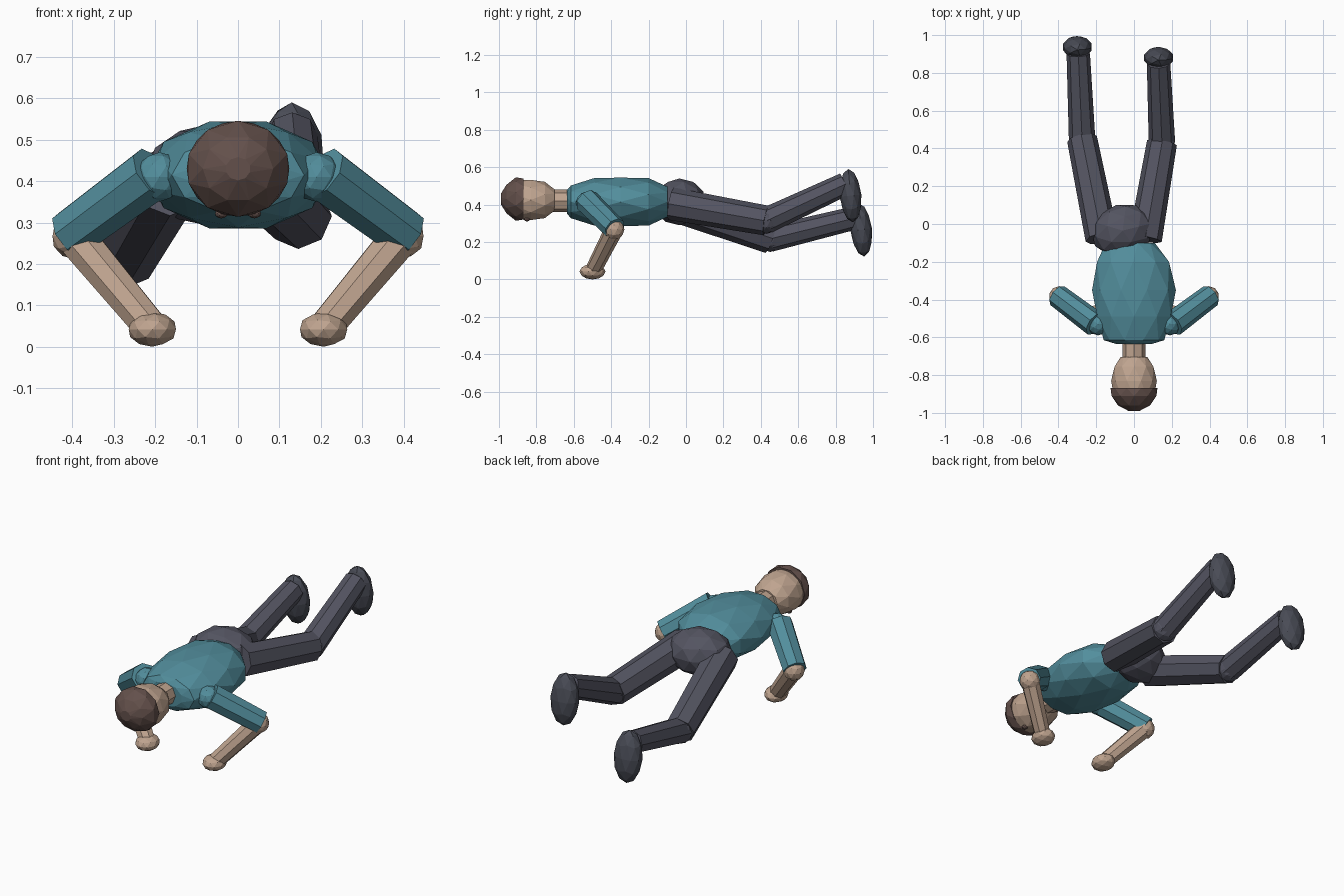
import bpy, bmesh, math
from mathutils import Vector, Matrix

old = bpy.data.objects.get("Cube")
if old:
    bpy.data.objects.remove(old)


def material(name, rgb):
    m = bpy.data.materials.new(name)
    m.use_nodes = True
    color = (*rgb, 1)
    m.diffuse_color = color
    m.node_tree.nodes["Principled BSDF"].inputs["Base Color"].default_value = color
    return m


teal = material("teal_shirt", (0.085, 0.27, 0.335))
skin = material("skin", (0.52, 0.37, 0.275))
trousers = material("grey_trousers", (0.088, 0.089, 0.12))
shoe = material("dark_shoe", (0.066, 0.071, 0.092))
brown = material("brown_hair", (0.125, 0.08, 0.07))


def finish(name, bm, mat):
    bmesh.ops.recalc_face_normals(bm, faces=bm.faces)
    mesh = bpy.data.meshes.new(name)
    bm.to_mesh(mesh)
    bm.free()
    mesh.materials.append(mat)
    ob = bpy.data.objects.new(name, mesh)
    bpy.context.collection.objects.link(ob)
    return ob


def ball(name, center, size, mat, rot=Matrix()):
    """Faceted ellipsoid."""
    bm = bmesh.new()
    m = Matrix.Translation(center) @ rot @ Matrix.Diagonal((*size, 1))
    bmesh.ops.create_icosphere(bm, subdivisions=2, radius=1, matrix=m)
    return finish(name, bm, mat)


def limb(name, a, b, r1, r2, mat):
    """Eight-sided tube from a to b."""
    a, b = Vector(a), Vector(b)
    d = b - a
    m = Matrix.Translation((a + b) / 2) @ d.to_track_quat('Z', 'Y').to_matrix().to_4x4()
    bm = bmesh.new()
    bmesh.ops.create_cone(bm, cap_ends=True, segments=8, radius1=r1, radius2=r2,
                          depth=d.length, matrix=m)
    return finish(name, bm, mat)


def loft(name, rings, z, mat, sides=10):
    """Closed body along y; each ring is (y, x radius, z radius, x shift)."""
    bm = bmesh.new()
    loops = []
    for k, (y, rx, rz, shift) in enumerate(rings):
        loop = []
        for i in range(sides):
            t = math.tau * (i + 0.5 * (k % 2)) / sides + math.pi / 2
            loop.append(bm.verts.new((shift + rx * math.cos(t), y, z + rz * math.sin(t))))
        loops.append(loop)
    # Zigzag triangles between the staggered rings
    for k, (p, q) in enumerate(zip(loops, loops[1:])):
        if k % 2:
            p, q = q, p
        for i in range(sides):
            j = (i + 1) % sides
            bm.faces.new((p[i], p[j], q[i]))
            bm.faces.new((p[j], q[j], q[i]))
    bm.faces.new(loops[0])
    bm.faces.new(loops[-1])
    return finish(name, bm, mat)


# Torso and pelvis
loft("torso", [(-0.635, 0.10, 0.065, 0), (-0.615, 0.16, 0.092, 0), (-0.49, 0.205, 0.127, 0),
               (-0.35, 0.222, 0.136, 0), (-0.2, 0.2, 0.127, -0.005), (-0.1, 0.13, 0.085, -0.02)],
     0.415, teal)
ball("pelvis", (-0.06, -0.035, 0.415), (0.17, 0.14, 0.125), trousers,
     Matrix.Rotation(math.radians(14), 4, 'Z'))

# Neck, head, hair cap and eyes
limb("neck", (0, -0.74, 0.42), (0, -0.6, 0.42), 0.06, 0.06, skin)
loft("head", [(-0.91, 0.112, 0.104, 0), (-0.83, 0.121, 0.113, 0),
              (-0.755, 0.108, 0.097, 0), (-0.703, 0.07, 0.06, 0)], 0.425, skin)
loft("hair", [(-0.99, 0.03, 0.028, 0), (-0.96, 0.085, 0.08, 0),
              (-0.91, 0.125, 0.116, 0), (-0.868, 0.124, 0.115, 0)], 0.43, brown)

for side, s in (("left", 1), ("right", -1)):
    ball(side + "_eye", (s * 0.04, -0.85, 0.322), (0.016, 0.016, 0.012), brown)
    # Arms are symmetric, with the hands planted on the ground
    shoulder = (s * 0.205, -0.53, 0.42)
    elbow = (s * 0.395, -0.385, 0.267)
    hand = (s * 0.207, -0.5, 0.042)
    ball(side + "_shoulder", (s * 0.19, -0.53, 0.41), (0.06, 0.06, 0.06), teal)
    limb(side + "_upper_arm", shoulder, (s * 0.405, -0.38, 0.272), 0.068, 0.062, teal)
    ball(side + "_elbow", elbow, (0.056, 0.056, 0.056), skin)
    limb(side + "_forearm", elbow, hand, 0.05, 0.043, skin)
    ball(side + "_hand", hand, (0.06, 0.07, 0.042), skin)


def leg(side, hip, knee, ankle, foot, tilt):
    limb(side + "_thigh", hip, knee, 0.088, 0.08, trousers)
    ball(side + "_knee", knee, (0.071, 0.071, 0.071), trousers)
    limb(side + "_shin", knee, ankle, 0.07, 0.062, trousers)
    ball(side + "_foot", foot, (0.08, 0.058, 0.143), shoe,
         Matrix.Rotation(math.radians(tilt), 4, 'X'))


# Legs trail behind, the left one raised higher
leg("left", (0.06, -0.08, 0.405), (0.148, 0.43, 0.315), (0.13, 0.85, 0.51),
    (0.13, 0.88, 0.448), 5)
leg("right", (-0.17, -0.075, 0.4), (-0.275, 0.45, 0.218), (-0.295, 0.9, 0.328),
    (-0.3, 0.937, 0.265), 6)
